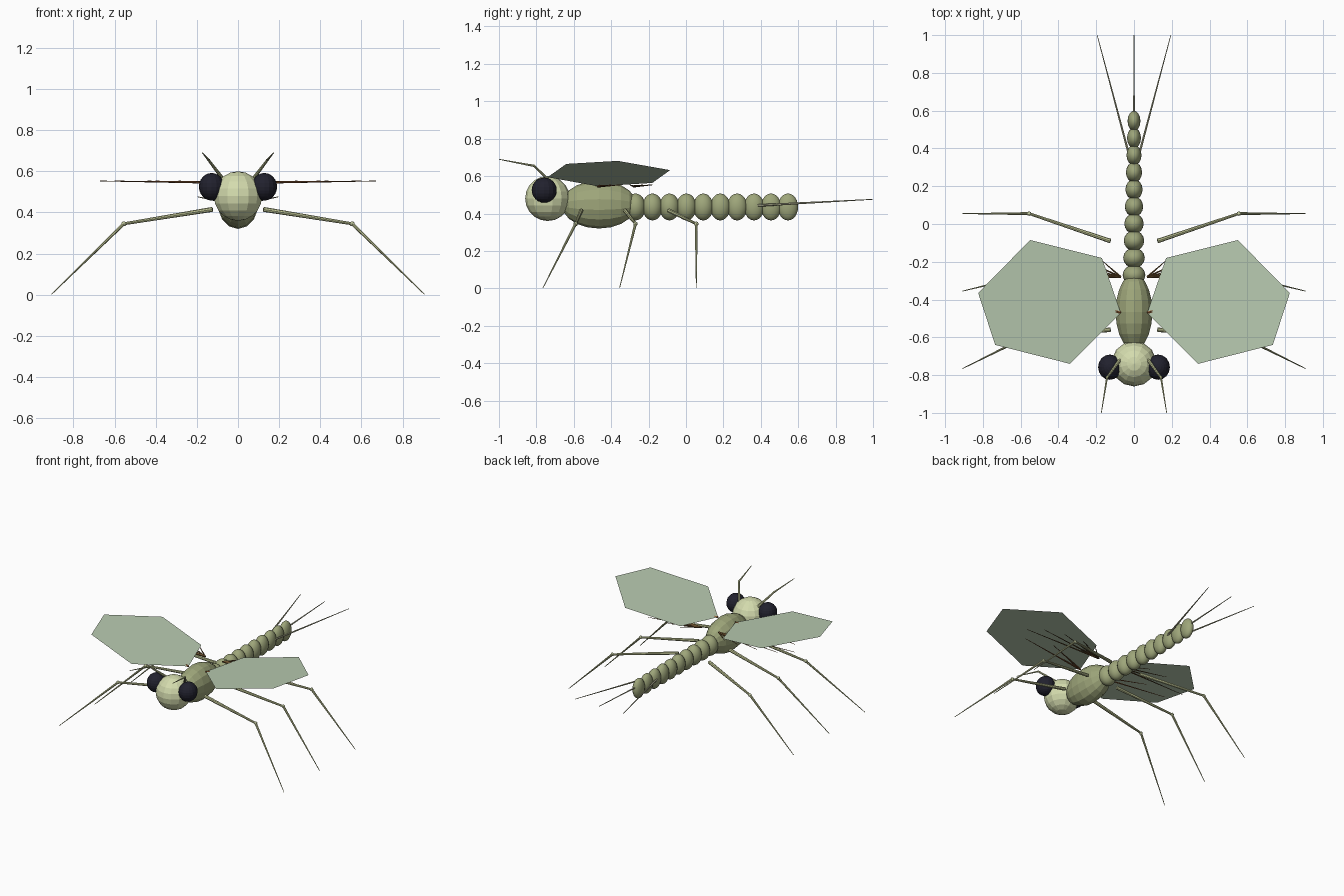
import bpy, bmesh, math
from mathutils import Vector

if "Cube" in bpy.data.objects:
    bpy.data.objects.remove(bpy.data.objects["Cube"])


def material(name, rgb):
    m = bpy.data.materials.new(name)
    lin = [c / 12.92 if c <= 0.04045 else ((c + 0.055) / 1.055) ** 2.4 for c in rgb]
    m.diffuse_color = (*lin, 1)
    m.use_nodes = True
    m.node_tree.nodes["Principled BSDF"].inputs["Base Color"].default_value = m.diffuse_color
    return m


HEAD = material("pale_green", (0.83, 0.86, 0.68))
BODY = material("olive", (0.62, 0.65, 0.48))
LEG = material("light_olive", (0.76, 0.78, 0.59))
WING = material("wing_green", (0.72, 0.79, 0.69))
EYE = material("eye_black", (0.13, 0.13, 0.18))
VEIN = material("vein_brown", (0.40, 0.30, 0.17))
RUST = material("rust_brown", (0.55, 0.35, 0.20))
THREAD = material("thread_grey", (0.70, 0.70, 0.58))


def finish(name, bm, mat):
    me = bpy.data.meshes.new(name)
    bm.to_mesh(me)
    bm.free()
    me.materials.append(mat)
    ob = bpy.data.objects.new(name, me)
    bpy.context.collection.objects.link(ob)
    return ob


def ellipsoid(name, center, radii, mat, segs=16, rings=12, along_y=False, smooth=False):
    """Ball; along_y puts its poles on the body axis."""
    bm = bmesh.new()
    bmesh.ops.create_uvsphere(bm, u_segments=segs, v_segments=rings, radius=1)
    for v in bm.verts:
        x, y, z = v.co
        if along_y:
            y, z = -z, y
        v.co = Vector((x * radii[0], y * radii[1], z * radii[2])) + Vector(center)
    for f in bm.faces:
        f.smooth = smooth
    return finish(name, bm, mat)


def rod(name, a, b, r1, r2, mat, segs=8):
    """Tapered rod from a to b."""
    a, b = Vector(a), Vector(b)
    d = b - a
    bm = bmesh.new()
    bmesh.ops.create_cone(bm, cap_ends=True, segments=segs, radius1=r1, radius2=r2, depth=d.length)
    q = d.to_track_quat('Z', 'Y')
    for v in bm.verts:
        v.co = q @ v.co + (a + b) / 2
    return finish(name, bm, mat)


# Head and thorax
ellipsoid("head", (0, -0.74, 0.48), (0.12, 0.12, 0.12), HEAD, 14, 10)
ellipsoid("thorax", (0, -0.465, 0.448), (0.1, 0.2, 0.128), BODY, 14, 10, along_y=True)

# Abdomen: overlapping segments that narrow toward the rear
for i in range(10):
    t = i / 9
    ellipsoid(f"abdomen_segment_{i + 1}", (0, -0.27 + 0.0906 * i, 0.435),
              (0.06 - 0.026 * t, 0.054, 0.072), BODY, smooth=True)

# Three tail threads
for k, label in ((-1, "left"), (0, "middle"), (1, "right")):
    rod(f"tail_{label}", (0.03 * k, 0.38, 0.443), (0.195 * k, 1.0, 0.476), 0.007, 0.002, THREAD, 6)

# Legs: hip y, knee y and foot y
LEGS = {"front": (-0.56, -0.59, -0.765), "middle": (-0.325, -0.27, -0.355), "hind": (-0.09, 0.055, 0.055)}
# Wing outline in plan, and vein tips for each root
OUTLINE = [(0.07, -0.47), (0.34, -0.74), (0.735, -0.64), (0.825, -0.365), (0.55, -0.085), (0.17, -0.18)]
VEINS = [((0.07, -0.28), VEIN, [(0.67, -0.30), (0.58, -0.23), (0.44, -0.19), (0.29, -0.18), (0.18, -0.185)]),
         ((0.07, -0.47), RUST, [(0.60, -0.40), (0.40, -0.35)])]

for s, side in ((-1, "left"), (1, "right")):
    ellipsoid(f"eye_{side}", (0.128 * s, -0.758, 0.525), (0.062, 0.067, 0.067), EYE)

    # Antenna
    base, bend, tip = (0.075 * s, -0.72, 0.565), (0.143 * s, -0.813, 0.655), (0.173 * s, -1.0, 0.69)
    rod(f"antenna_base_{side}", base, bend, 0.009, 0.006, LEG)
    rod(f"antenna_tip_{side}", bend, tip, 0.006, 0.002, LEG, 6)
    ellipsoid(f"antenna_joint_{side}", bend, (0.007,) * 3, LEG, 8, 6)

    # Legs
    for label, (hip_y, knee_y, foot_y) in LEGS.items():
        hip, knee, foot = (0.125 * s, hip_y, 0.415), (0.555 * s, knee_y, 0.345), (0.907 * s, foot_y, 0.002)
        rod(f"{label}_upper_leg_{side}", hip, knee, 0.012, 0.007, LEG)
        rod(f"{label}_lower_leg_{side}", knee, foot, 0.008, 0.002, LEG)
        ellipsoid(f"{label}_knee_{side}", knee, (0.012,) * 3, HEAD, 8, 6)

    # Flat wing rising outward
    bm = bmesh.new()
    pts = OUTLINE if s > 0 else OUTLINE[::-1]
    bm.faces.new([bm.verts.new((x * s, y, 0.533 + 0.18 * x)) for x, y in pts])
    finish(f"wing_{side}", bm, WING)

    # Veins fanning out level beneath the wing
    for r, (root, mat, tips) in enumerate(VEINS):
        for i, (x, y) in enumerate(tips):
            rod(f"vein_{side}_{r + 1}_{i + 1}", (root[0] * s, root[1], 0.545), (x * s, y, 0.553),
                0.006, 0.0015, mat, 6)
